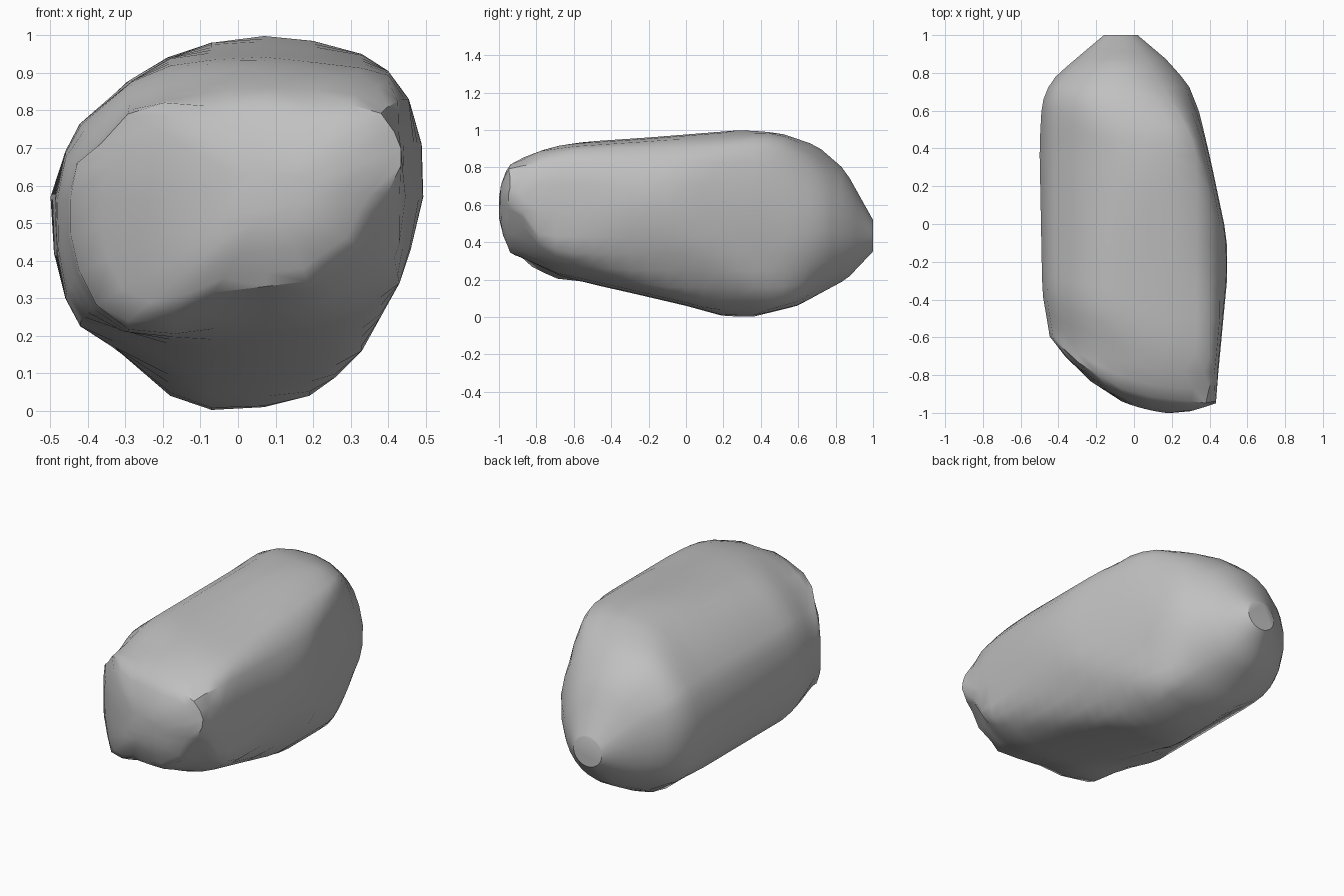
import bpy, bmesh, math, random

cube = bpy.data.objects.get("Cube")
if cube:
    bpy.data.objects.remove(cube)
random.seed(4)

# Outline of the rounded body (x, z), counter-clockwise from the bottom
SECTION = [(-.07, 0), (.07, .01), (.19, .04), (.26, .09), (.33, .16), (.38, .25),
           (.43, .34), (.46, .43), (.5, .57), (.49, .71), (.455, .83), (.4, .905),
           (.33, .95), (.2, .985), (.07, 1), (-.07, .98), (-.18, .94), (-.28, .88),
           (-.42, .765), (-.46, .69), (-.5, .57), (-.49, .42), (-.46, .3),
           (-.42, .225), (-.33, .17), (-.18, .04)]

# Unit outline of the front rim, with a low lower left and a cut lower right
RIM = [(-.06, .03), (.095, .02), (.22, .02), (.28, .08), (.375, .22), (.42, .4),
       (.46, .52), (.5, .65), (.5, .75), (.48, .86), (.44, .95), (.35, .99),
       (.24, 1), (.095, .99), (-.02, .96), (-.085, .93), (-.21, .88), (-.32, .83),
       (-.4, .7), (-.47, .62), (-.49, .5), (-.49, .38), (-.465, .24),
       (-.415, .11), (-.32, 0), (-.18, -.02)]

# Limits of the body along y
LEFT = [(-1, -.46), (-.6, -.455), (-.38, -.485), (.4, -.5), (.64, -.49), (.74, -.45),
        (.79, -.41), (.9, -.28), (1, -.16)]
RIGHT = [(-1, .43), (-.8, .445), (-.27, .495), (-.06, .49), (.32, .41), (.6, .345),
         (.74, .29), (.87, .175), (1, .02)]
LOW = [(-1, .37), (-.9, .32), (-.7, .22), (-.3, .13), (0, .06), (.2, .005), (.35, 0),
       (.6, .06), (.86, .2), (1, .35)]
HIGH = [(-1, .79), (-.93, .82), (-.8, .89), (-.65, .93), (-.2, .96), (.3, 1), (.5, .985),
        (.7, .92), (.85, .79), (1, .52)]
FULL = .42   # how gently the outline is trimmed at the limits


def sample(profile, y):
    """Linear lookup along a profile."""
    y = min(max(y, profile[0][0]), profile[-1][0])
    for (a, p), (b, q) in zip(profile, profile[1:]):
        if y <= b:
            return p + (q - p) * (y - a) / (b - a)


def ease(a, b, value):
    """Smooth step from 0 at a to 1 at b."""
    t = min(max((value - a) / (b - a), 0), 1)
    return t * t * (3 - 2 * t)


def mix(a, b, t):
    return a + (b - a) * t


def sweep(u):
    """Backward sweep of the front end towards -x."""
    return .36 * (.5 - u) ** 2.7


def body_point(outline, rim, y, slant):
    (x, z), (u, v) = outline, rim
    y += slant * sweep(u)
    left, right = sample(LEFT, y), sample(RIGHT, y)
    low, high = sample(LOW, y), sample(HIGH, y)
    # Full middle: the outline trimmed to the limits
    full_x = max(min(x, right - FULL * (.5 - x)), left + FULL * (x + .5))
    full_z = max(min(z, high - FULL * (1 - z)), low + FULL * z)
    # Round back: an ellipse between the limits
    back = ease(.4, .85, y)
    reach = 2 * math.hypot(x, z - .5)
    px = mix(full_x, mix(left, right, .5 + x / reach), back)
    pz = mix(full_z, mix(low, high, .5 + (z - .5) / reach), back)
    # Front rim, which takes over sooner on the swept side
    start = -.25 - .55 * (u + .5)
    front = ease(start, start - .38 + .22 * (u + .5), y)
    return (mix(px, mix(left, right, u + .5), front), y,
            mix(pz, mix(low, high, v), front))


bm = bmesh.new()
rings = []

# Body rings from the front rim to the rounded back
STEPS = 28
for i in range(STEPS + 1):
    t = i / STEPS
    y = -.945 + 1.945 * math.sin(t * math.pi / 2) ** 1.15
    slant = max(0, 1 - t * 2) ** 1.5
    rings.append([bm.verts.new(body_point(o, r, y, slant))
                  for o, r in zip(SECTION, RIM)])

# Slightly worn front rim
for vert in rings[0]:
    vert.co.y += random.uniform(-.008, .008)
    vert.co.z += random.uniform(-.008, .008)

# Bulging front face as shrinking rings
rim_points = [vert.co.copy() for vert in rings[0]]
for s in (.85, .6, .3):
    ring = []
    for co in rim_points:
        x, z = mix(.1, co.x, s), mix(.57, co.z, s)
        y = -.945 + sweep((x + .015) / .89) - .075 * (1 - s * s)
        ring.append(bm.verts.new((x, max(y, -1), z)))
    rings.insert(0, ring)

# Skin and end caps
n = len(SECTION)
for a, b in zip(rings, rings[1:]):
    for i in range(n):
        j = (i + 1) % n
        bm.faces.new((a[i], a[j], b[j], b[i]))
bm.faces.new(rings[0])
bm.faces.new(rings[-1])
bmesh.ops.recalc_face_normals(bm, faces=bm.faces)

mesh = bpy.data.meshes.new("stone")
bm.to_mesh(mesh)
bm.free()
stone = bpy.data.objects.new("stone", mesh)
bpy.context.collection.objects.link(stone)

# Plain grey
COLOUR = (.53, .53, .53, 1)
grey = bpy.data.materials.new("stone_grey")
grey.use_nodes = True
grey.diffuse_color = COLOUR
grey.node_tree.nodes["Principled BSDF"].inputs["Base Color"].default_value = COLOUR
mesh.materials.append(grey)

bpy.context.view_layer.objects.active = stone
stone.select_set(True)
bpy.ops.object.shade_smooth_by_angle(angle=math.radians(40))
